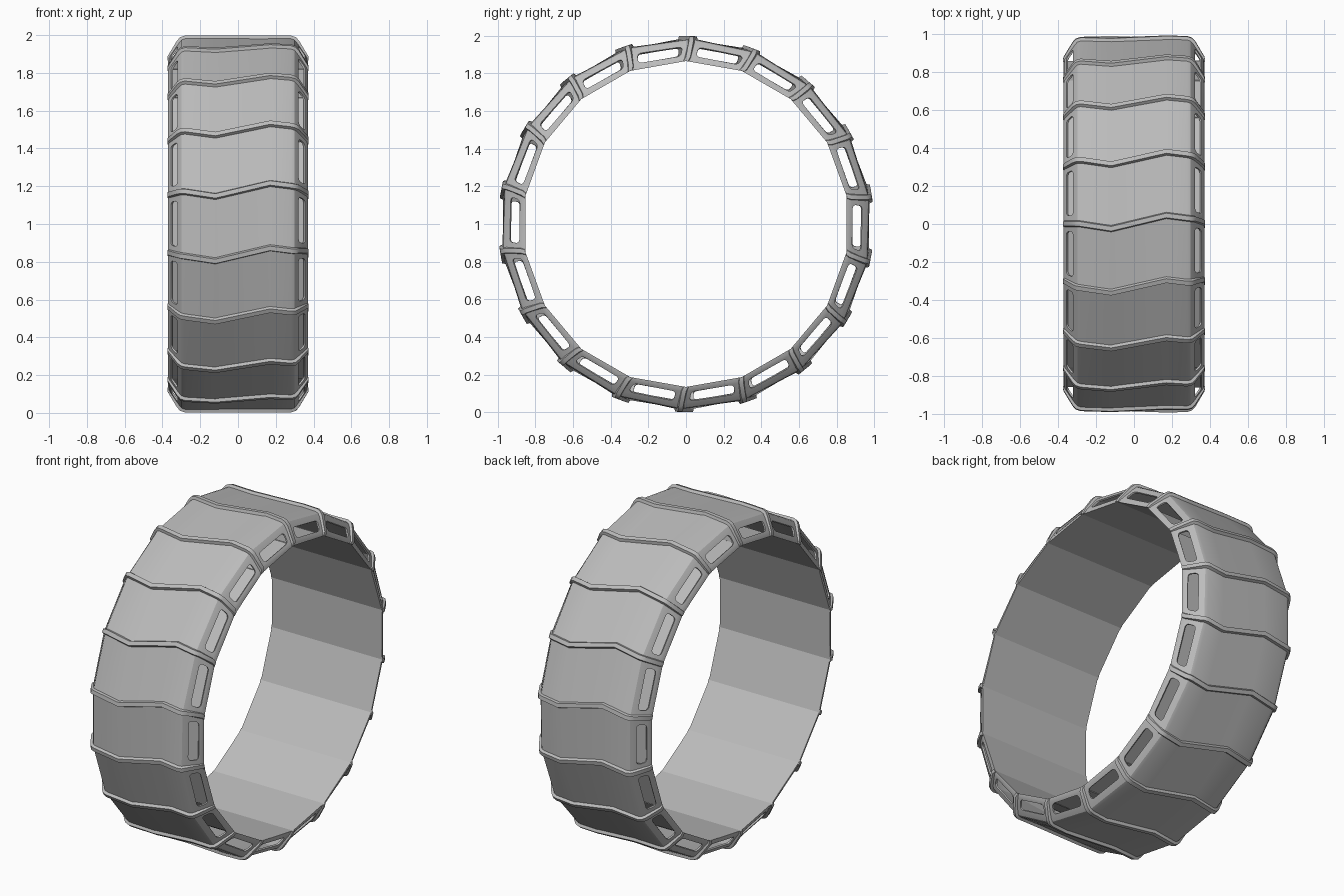
import bpy, bmesh, math
from mathutils import Vector

if "Cube" in bpy.data.objects:
    bpy.data.objects.remove(bpy.data.objects["Cube"], do_unlink=True)

COUNT = 18
STEP = 2 * math.pi / COUNT

# one flat colour
grey = bpy.data.materials.new("plain_grey")
grey.use_nodes = True
grey.diffuse_color = (0.5, 0.5, 0.5, 1)
bsdf = grey.node_tree.nodes["Principled BSDF"]
bsdf.inputs["Base Color"].default_value = grey.diffuse_color
bsdf.inputs["Roughness"].default_value = 0.6

# cross-section as (x, radius): side wall, rounded shoulder, tread
SIDE = [(0.37, 0.866), (0.365, 0.885), (0.312, 0.962), (0.298, 0.978), (0.28, 0.984)]
PROFILE = [(-x, r) for x, r in SIDE] + [(-0.12, 0.985), (0.17, 0.985)] + SIDE[::-1]
WALLS = (1, len(PROFILE) - 3)          # profile spans that carry a slot
ZIGZAG = [(-0.37, 0.005), (-0.28, 0.0), (-0.12, -0.025), (0.17, 0.045), (0.3, 0.028), (0.37, 0.025)]


def shift(x, r):
    """Sideways offset of a joint line, fading out at the inner rim."""
    x = max(-0.37, min(0.37, x))
    fade = max(0, min(1, (r - 0.866) / 0.05))
    for (x0, t0), (x1, t1) in zip(ZIGZAG, ZIGZAG[1:]):
        if x <= x1:
            return fade * (t0 + (t1 - t0) * (x - x0) / (x1 - x0))


def joint(x, r, k, extra=0.0):
    a = STEP * k + (shift(x, r) + extra) / r
    return Vector((x, r * math.sin(a), r * math.cos(a)))


def finish(bm, name):
    bmesh.ops.recalc_face_normals(bm, faces=bm.faces)
    for f in bm.faces:
        f.smooth = True
    mesh = bpy.data.meshes.new(name)
    bm.to_mesh(mesh)
    bm.free()
    mesh.materials.append(grey)
    return mesh


def place(mesh, name, k):
    ob = bpy.data.objects.new(f"{name}_{k + 1}", mesh)
    ob.location.z = 1
    ob.rotation_euler.x = -STEP * k
    bpy.context.collection.objects.link(ob)
    return ob


def split_edges(ob):
    mod = ob.modifiers.new("crisp_edges", "EDGE_SPLIT")
    mod.split_angle = math.radians(30)


def slotted_wall(bm, corners):
    """Quad with a rounded slot; corners run (0,0) (1,0) (1,1) (0,1)."""
    a, b, c, d = (v.co.copy() for v in corners)

    def at(u, v):
        return a.lerp(b, u).lerp(d.lerp(c, u), v)

    arcs = []
    for i, (su, sv) in enumerate([(-1, -1), (1, -1), (1, 1), (-1, 1)]):
        cu, cv = 0.5 + su * 0.305, 0.5 + sv * 0.12
        arc = []
        for j in range(5):
            ang = math.pi + (i + j / 4) * math.pi / 2
            arc.append(bm.verts.new(at(cu + 0.062 * math.cos(ang), cv + 0.21 * math.sin(ang))))
        arcs.append(arc)
    for i in range(4):
        n = (i + 1) % 4
        bm.faces.new([corners[i], corners[n], arcs[n][0], arcs[i][-1]])
        for p, q in zip(arcs[i], arcs[i][1:]):
            bm.faces.new([corners[i], q, p])


# hollow tread segment with a slot in each side wall
bm = bmesh.new()
lo = [bm.verts.new(joint(x, r, 0)) for x, r in PROFILE]
hi = [bm.verts.new(joint(x, r, 1)) for x, r in PROFILE]
for i in range(len(PROFILE)):
    n = (i + 1) % len(PROFILE)
    quad = [lo[i], hi[i], hi[n], lo[n]]
    if i in WALLS:
        slotted_wall(bm, quad)
    else:
        bm.faces.new(quad)
segment = finish(bm, "tread_segment")

# raised rib that follows the zigzag joint down both side walls
bm = bmesh.new()
rings = []
last = len(PROFILE) - 1
for i, (x, r) in enumerate(PROFILE):
    (xa, ra), (xb, rb) = PROFILE[max(i - 1, 0)], PROFILE[min(i + 1, last)]
    normal = Vector((ra - rb, xb - xa)).normalized()
    height = 0.004 if i in (0, last) else 0.008 if i in (1, last - 1) else 0.014
    tx, tr = x + normal.x * height, r + normal.y * height
    bx, br = x - normal.x * 0.006, r - normal.y * 0.006
    points = [(bx, br, -0.018), (tx, tr, -0.012), (tx, tr, 0.012), (bx, br, 0.018)]
    if i in (0, last):
        points = [(px, max(pr, r), w) for px, pr, w in points]
    rings.append([bm.verts.new(joint(px, pr, 0, w)) for px, pr, w in points])
for p, q in zip(rings, rings[1:]):
    for j in range(4):
        n = (j + 1) % 4
        bm.faces.new([p[j], p[n], q[n], q[j]])
bm.faces.new(rings[0])
bm.faces.new(rings[-1])
rib = finish(bm, "joint_rib")

# repeat around the wheel
for k in range(COUNT):
    ob = place(segment, "tread_segment", k)
    shell = ob.modifiers.new("wall_thickness", "SOLIDIFY")
    shell.thickness = 0.01
    shell.offset = -1
    split_edges(ob)
    split_edges(place(rib, "joint_rib", k))
